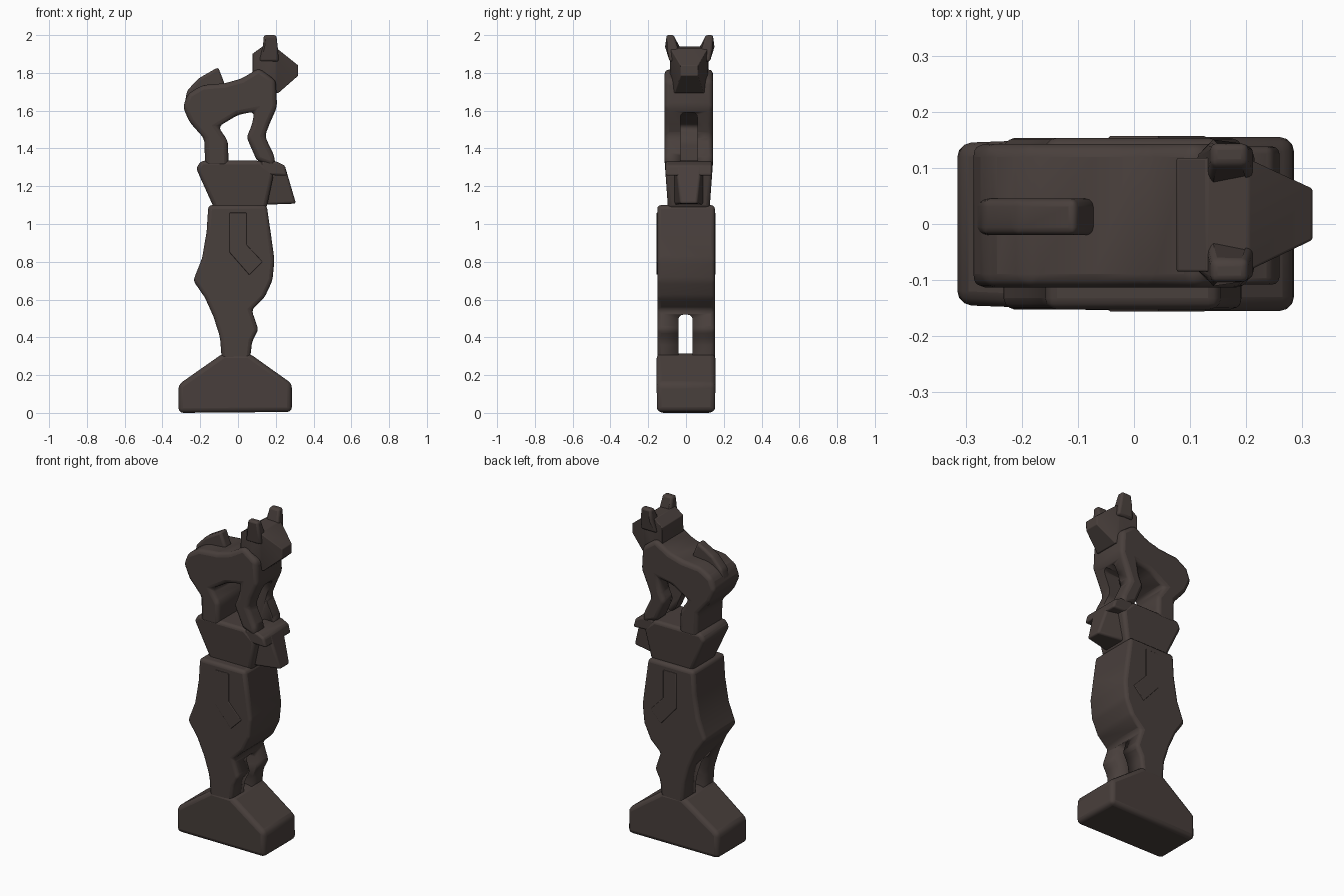
import bpy, bmesh, math
from mathutils import Vector

if "Cube" in bpy.data.objects:
    bpy.data.objects.remove(bpy.data.objects["Cube"])

wood = bpy.data.materials.new("dark_brown_wood")
wood.diffuse_color = (0.066, 0.050, 0.045, 1)
wood.use_nodes = True
wood.node_tree.nodes["Principled BSDF"].inputs["Base Color"].default_value = wood.diffuse_color


def prism(name, pts, y0, y1, bevel=0.02, warp=None, cut_x=None, slot=None):
    """Side profile (x, z) extruded from y0 to y1, with softened edges."""
    bm = bmesh.new()
    face = bm.faces.new([bm.verts.new((x, y0, z)) for x, z in pts])
    ext = bmesh.ops.extrude_face_region(bm, geom=[face])
    for v in ext["geom"]:
        if isinstance(v, bmesh.types.BMVert):
            v.co.y = y1
    bmesh.ops.recalc_face_normals(bm, faces=bm.faces[:])
    if cut_x is not None:
        bmesh.ops.bisect_plane(bm, geom=bm.verts[:] + bm.edges[:] + bm.faces[:],
                               plane_co=(cut_x, 0, 0), plane_no=(1, 0, 0))
    if warp:
        for v in bm.verts:
            v.co = warp(v.co.copy())
    me = bpy.data.meshes.new(name)
    bm.to_mesh(me)
    bm.free()
    me.materials.append(wood)
    ob = bpy.data.objects.new(name, me)
    bpy.context.collection.objects.link(ob)
    if bevel:
        m = ob.modifiers.new("soft_edges", "BEVEL")
        m.width, m.segments = bevel, 3
        m.limit_method, m.angle_limit = "ANGLE", math.radians(12)
    if slot:
        m = ob.modifiers.new("slot", "BOOLEAN")
        m.operation, m.solver, m.object = "DIFFERENCE", "EXACT", slot
    bpy.ops.object.select_all(action="DESELECT")
    ob.select_set(True)
    bpy.context.view_layer.objects.active = ob
    bpy.ops.object.shade_smooth_by_angle(angle=math.radians(35))
    return ob


def cutter(name, x0, x1, y0, y1, z0, z1):
    ob = prism(name, [(x0, z0), (x1, z0), (x1, z1), (x0, z1)], y0, y1, 0.025)
    ob.hide_render = True
    ob.hide_viewport = True
    ob.display_type = "WIRE"
    return ob


def narrow(mid, amount):
    """Scale y about mid by a factor depending on position."""
    def f(co):
        co.y = mid + (co.y - mid) * amount(co)
        return co
    return f


# sloped plinth
prism("base", [(-.315, 0), (.285, .005), (.285, .155), (.06, .315), (-.08, .315), (-.315, .15)],
      -.155, .155, .025, narrow(0, lambda c: 1 if c.x > -.2 else .93))

# lower standing figure with a gap between the legs
leg_gap = cutter("leg_gap_cutter", -.4, .4, -.04, .035, .27, .52)
prism("standing_body", [(-.085, .27), (-.095, .40), (-.13, .51), (-.175, .61), (-.237, .70),
                        (-.19, .82), (-.166, .96), (-.157, 1.10), (.152, 1.10), (.175, .94),
                        (.193, .81), (.182, .70), (.14, .61), (.072, .545), (.108, .44),
                        (.075, .38), (.062, .27)],
      -.152, .153, .02, slot=leg_gap)

# folded arms as low relief on both sides
arm = [(-.045, 1.06), (-.045, .85), (.06, .73), (.13, .80), (.045, .89), (.045, 1.06)]
for label, y0, y1 in (("front", -.156, -.14), ("back", .14, .157)):
    prism("arm_" + label, arm, y0, y1, .004)

# beaked head in the middle
taper = narrow(.015, lambda c: .86 + .14 * (c.z - 1.08) / .25)
prism("middle_head", [(-.125, 1.08), (-.222, 1.295), (-.195, 1.335), (.12, 1.335),
                      (.19, 1.27), (.15, 1.08)], -.113, .143, .02, taper)
prism("brow", [(.07, 1.245), (.13, 1.335), (.20, 1.332), (.247, 1.31), (.262, 1.255), (.15, 1.26)],
      -.108, .138, .012)
prism("beak", [(.08, 1.10), (.08, 1.31), (.247, 1.312), (.307, 1.108)], -.075, .105, .012,
      narrow(.015, lambda c: .5 if c.x > .3 else (.75 if c.x > .2 else 1)))

# crouching animal: body and legs from one profile, forelegs split by a slot
fore_gap = cutter("foreleg_gap_cutter", .02, .4, -.03, .06, 1.28, 1.59)
prism("animal_body", [(-.175, 1.30), (-.177, 1.45), (-.257, 1.54), (-.292, 1.62), (-.265, 1.69),
                      (-.19, 1.735), (-.07, 1.745), (.02, 1.77), (.11, 1.825), (.20, 1.76),
                      (.207, 1.62), (.167, 1.53), (.142, 1.465), (.195, 1.355), (.195, 1.30),
                      (.10, 1.335), (.045, 1.46), (.073, 1.52), (.087, 1.595), (0, 1.578),
                      (-.105, 1.515), (-.053, 1.44), (-.05, 1.30)],
      -.113, .143, .024, slot=fore_gap)

# upright tail along the back
prism("tail", [(-.285, 1.62), (-.27, 1.705), (-.21, 1.77), (-.105, 1.83), (-.068, 1.735), (-.15, 1.65)],
      -.02, .045, .014)

# animal head with a tapering snout
prism("animal_head", [(.076, 1.80), (.076, 1.90), (.13, 1.94), (.205, 1.93), (.318, 1.84),
                      (.318, 1.785), (.212, 1.692), (.12, 1.72)],
      -.085, .118, .014,
      narrow(.018, lambda c: (1 - .55 * max(0, c.x - .2) / .118) * (.8 if c.z < 1.71 else 1)),
      cut_x=.2)

# ears leaning outwards
for label, s in (("left", 1), ("right", -1)):
    def lean(co, s=s):
        half = .02 if co.z > 1.95 else .03
        mid = .078 + .026 * (co.z - 1.86) / .14
        co.y = .02 + s * mid + co.y * half
        return co
    prism("ear_" + label, [(.11, 1.86), (.132, 1.94), (.137, 2.0), (.203, 2.0), (.212, 1.92), (.215, 1.86)],
          -1, 1, .012, lean)
